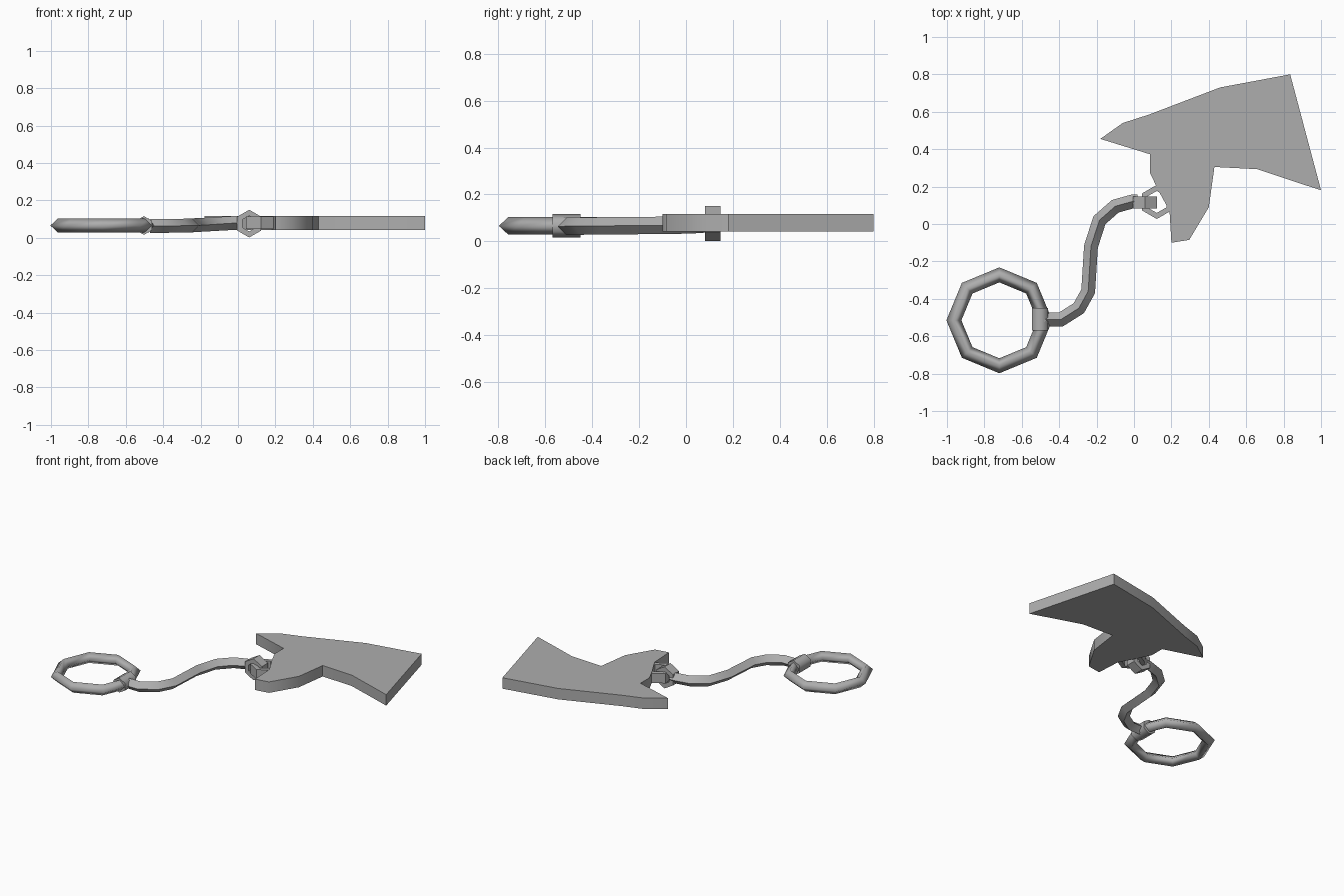
import bpy, bmesh
from math import cos, sin, pi, radians
from mathutils import Vector, Matrix

if "Cube" in bpy.data.objects:
    bpy.data.objects.remove(bpy.data.objects["Cube"])

steel = bpy.data.materials.new("grey_steel")
steel.use_nodes = True
grey = (0.42, 0.42, 0.42, 1)
steel.diffuse_color = grey
steel.node_tree.nodes["Principled BSDF"].inputs["Base Color"].default_value = grey


def finish(name, bm, smooth_angle):
    bmesh.ops.recalc_face_normals(bm, faces=bm.faces)
    mesh = bpy.data.meshes.new(name)
    bm.to_mesh(mesh)
    bm.free()
    mesh.materials.append(steel)
    obj = bpy.data.objects.new(name, mesh)
    bpy.context.collection.objects.link(obj)
    bpy.ops.object.select_all(action='DESELECT')
    obj.select_set(True)
    bpy.context.view_layer.objects.active = obj
    bpy.ops.object.shade_smooth_by_angle(angle=radians(smooth_angle))
    return obj


def polygon(radius, sides, turn=0.0):
    return [(radius * cos(turn + 2 * pi * i / sides),
             radius * sin(turn + 2 * pi * i / sides)) for i in range(sides)]


def sweep(name, path, section, closed, matrix, smooth_angle):
    """Carry a (side, up) section along a path with mitred joints."""
    pts = [Vector((p[0], p[1], p[2] if len(p) > 2 else 0)) for p in path]
    n, m = len(pts), len(section)
    bm = bmesh.new()
    rings = []
    for i, p in enumerate(pts):
        before = pts[i - 1] if closed or i > 0 else None
        after = pts[(i + 1) % n] if closed or i < n - 1 else None
        d1 = (p - before) if before is not None else (after - p)
        d2 = (after - p) if after is not None else d1
        n1 = Vector((d1.y, -d1.x, 0)).normalized()
        n2 = Vector((d2.y, -d2.x, 0)).normalized()
        miter = (n1 + n2).normalized()
        miter /= miter.dot(n1)
        rings.append([bm.verts.new(p + miter * s + Vector((0, 0, u)))
                      for s, u in section])
    for i in range(n if closed else n - 1):
        a, b = rings[i], rings[(i + 1) % n]
        for j in range(m):
            k = (j + 1) % m
            bm.faces.new((a[j], a[k], b[k], b[j]))
    if not closed:
        bm.faces.new(rings[0])
        bm.faces.new(rings[-1])
    bm.transform(matrix)
    return finish(name, bm, smooth_angle)


def prism(name, outline, depth, matrix, smooth_angle):
    bm = bmesh.new()
    face = bm.faces.new([bm.verts.new((x, y, 0)) for x, y in outline])
    top = bmesh.ops.extrude_face_region(bm, geom=[face])["geom"]
    verts = [v for v in top if isinstance(v, bmesh.types.BMVert)]
    bmesh.ops.translate(bm, verts=verts, vec=(0, 0, depth))
    bm.transform(matrix)
    return finish(name, bm, smooth_angle)


at = Matrix.Translation
upright = Matrix.Rotation(pi / 2, 4, 'X')
diamond = polygon(0.037, 4)
band = [(0.014, -0.033), (0.014, 0.033), (-0.014, 0.033), (-0.014, -0.033)]

# Flat angular plate with two prongs
plate_outline = [
    (-0.18, 0.455), (-0.06, 0.54), (0.08, 0.585), (0.46, 0.73),
    (0.835, 0.80), (1.0, 0.18), (0.66, 0.293), (0.43, 0.305),
    (0.40, 0.09), (0.295, -0.085), (0.20, -0.10), (0.19, 0.07),
    (0.13, 0.18), (0.085, 0.275), (0.085, 0.373)]
prism("plate", plate_outline, 0.075, at((0, 0, 0.042)), 85)

# Eight-sided grip ring
sweep("grip_ring", polygon(0.243, 8), diamond, True,
      at((-0.72, -0.515, 0.066)), 180)

# Collar wrapped around the ring
prism("ring_collar", polygon(0.05, 6, pi / 2), 0.12,
      at((-0.503, -0.45, 0.066)) @ upright, 70)

# Curved shank between ring and links
shank = [(-0.47, -0.51, 0.064), (-0.39, -0.51, 0.064), (-0.295, -0.45, 0.065),
         (-0.245, -0.36, 0.066), (-0.23, -0.12, 0.068), (-0.185, 0.02, 0.07),
         (-0.10, 0.095, 0.075), (-0.01, 0.12, 0.08), (0.02, 0.12, 0.08)]
sweep("shank", shank, diamond, False, Matrix(), 89)

# Two interlocked six-sided links
sweep("shank_link", polygon(0.058, 6, pi / 2), band, True,
      at((0.06, 0.115, 0.076)) @ upright, 30)
sweep("plate_link", polygon(0.075, 6, pi / 2), band, True,
      at((0.122, 0.118, 0.08)), 30)
